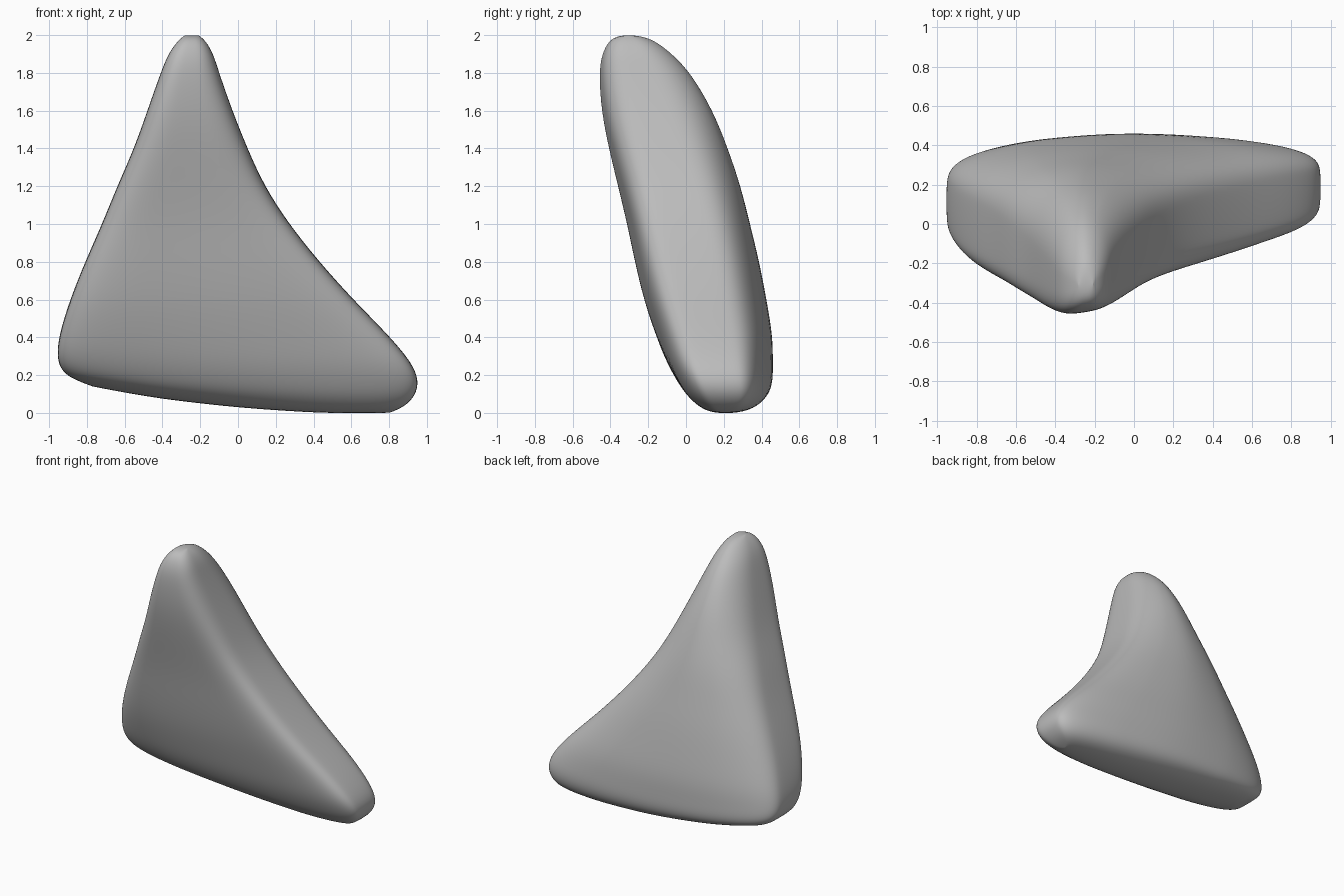
import bpy
import bmesh
import math

default_cube = bpy.data.objects.get("Cube")
if default_cube:
    bpy.data.objects.remove(default_cube, do_unlink=True)

# Stone colour
stone_grey = bpy.data.materials.new("stone_grey")
stone_grey.use_nodes = True
colour = (0.5, 0.5, 0.5, 1)
stone_grey.diffuse_color = colour
stone_grey.node_tree.nodes["Principled BSDF"].inputs["Base Color"].default_value = colour

# Cross-sections from peak to base:
# left x, left z, right x, right z, front y, back y
SECTIONS = [
    (-.28, 2, -.21, 2, -.36, -.25),
    (-.32, 1.97, -.17, 1.97, -.42, -.16),
    (-.37, 1.9, -.13, 1.9, -.46, -.07),
    (-.41, 1.8, -.1, 1.8, -.48, .03),
    (-.48, 1.6, -.03, 1.6, -.47, .15),
    (-.55, 1.4, .05, 1.4, -.43, .23),
    (-.64, 1.2, .14, 1.2, -.38, .3),
    (-.72, 1, .27, 1, -.33, .35),
    (-.81, .8, .43, .8, -.29, .4),
    (-.89, .6, .61, .6, -.24, .44),
    (-.94, .44, .79, .42, -.18, .47),
    (-.96, .33, .92, .27, -.13, .47),
    (-.95, .25, .96, .17, -.08, .47),
    (-.91, .2, .94, .09, -.03, .45),
    (-.85, .17, .88, .03, .04, .4),
    (-.77, .14, .8, 0, .12, .3),
]
STEPS = 48          # points around each section


def section_ring(bm, left_x, left_z, right_x, right_z, front, back):
    """Rounded box section, fuller at the back middle and the front left."""
    ring = []
    width, depth = right_x - left_x, back - front
    sag = 0.055 * max(0, 1 - left_z / 0.8)
    power = 2 / (2.6 + 2.4 * min(1, width))
    for i in range(STEPS):
        angle = math.tau * i / STEPS
        u, v = (math.copysign(abs(w) ** power, w)
                for w in (math.cos(angle), math.sin(angle)))
        side = (u + 1) / 2
        near = front + 0.1 * depth * side
        far = back - (0.17 - 0.03 * u) * depth * abs(u) ** 1.5
        ring.append(bm.verts.new((
            left_x + width * side,
            (near + far) / 2 + v * (far - near) / 2,
            left_z + (right_z - left_z) * side - sag * (1 - u * u))))
    return ring


def close_end(bm, ring):
    """Cap a ring with strips running from front to back."""
    half = STEPS // 2
    bm.faces.new((ring[0], ring[1], ring[-1]))
    for i in range(1, half - 1):
        bm.faces.new((ring[i], ring[i + 1], ring[-i - 1], ring[-i]))
    bm.faces.new((ring[half - 1], ring[half], ring[half + 1]))


# Stone body lofted through the sections
bm = bmesh.new()
rings = [section_ring(bm, *section) for section in SECTIONS]
for upper, lower in zip(rings, rings[1:]):
    for i in range(STEPS):
        j = (i + 1) % STEPS
        bm.faces.new((upper[i], upper[j], lower[j], lower[i]))
close_end(bm, rings[0])
close_end(bm, rings[-1])
bmesh.ops.recalc_face_normals(bm, faces=bm.faces)
mesh = bpy.data.meshes.new("stone_wedge")
bm.to_mesh(mesh)
bm.free()
mesh.materials.append(stone_grey)
mesh.shade_smooth()

stone = bpy.data.objects.new("stone_wedge", mesh)
bpy.context.collection.objects.link(stone)
smoothing = stone.modifiers.new("smoothing", "SUBSURF")
smoothing.levels = smoothing.render_levels = 2
